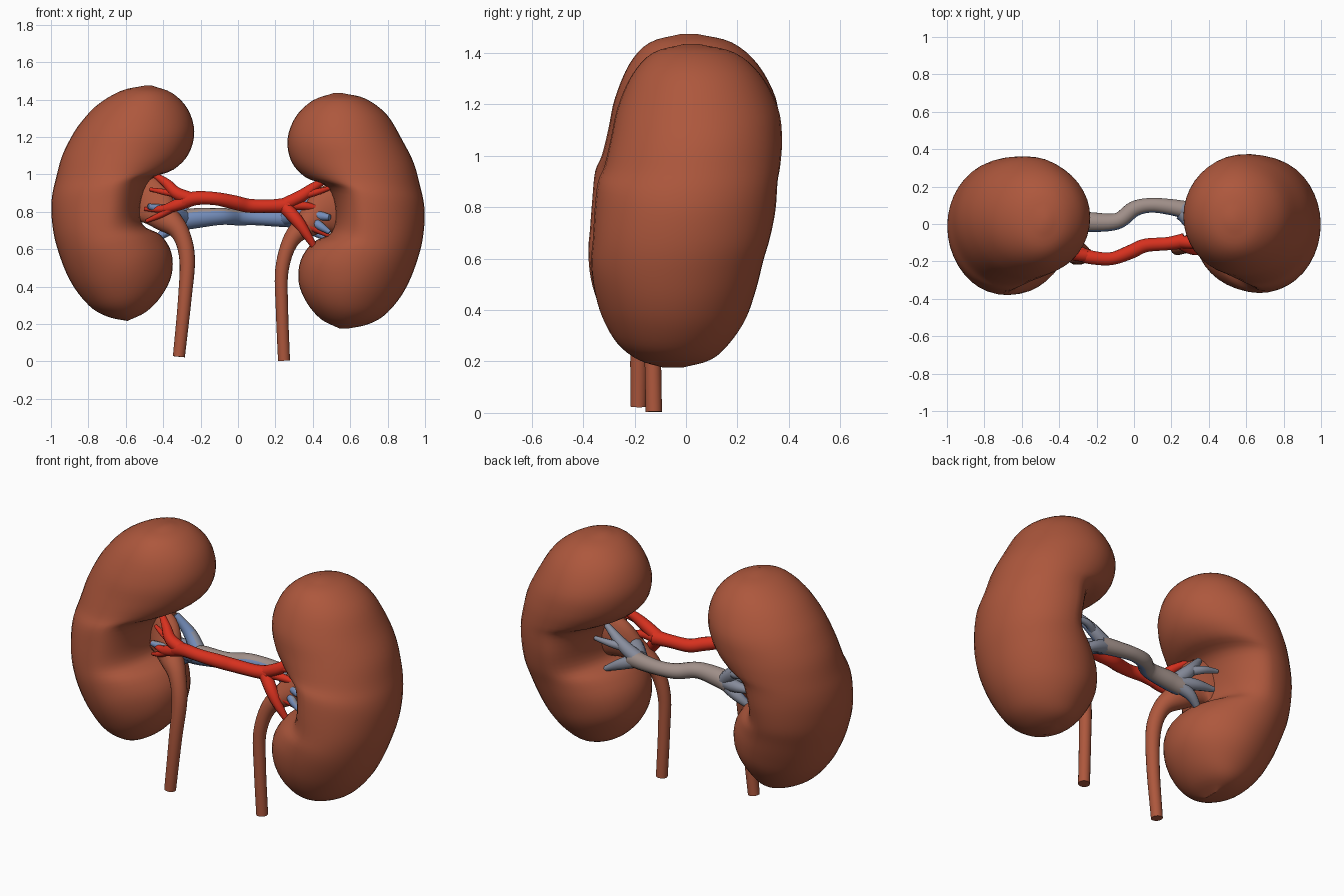
import bpy
import bmesh
import math
from mathutils import Vector, noise

default_cube = bpy.data.objects.get("Cube")
if default_cube:
    bpy.data.objects.remove(default_cube, do_unlink=True)


def make_material(name, rgb):
    mat = bpy.data.materials.new(name)
    mat.use_nodes = True
    colour = (*rgb, 1.0)
    mat.diffuse_color = colour
    shader = mat.node_tree.nodes["Principled BSDF"]
    shader.inputs["Base Color"].default_value = colour
    shader.inputs["Roughness"].default_value = 0.7
    return mat


BROWN = make_material("organ brown", (0.42, 0.096, 0.046))
RED = make_material("artery red", (0.68, 0.03, 0.013))
BLUE = make_material("vein blue", (0.17, 0.26, 0.48))
GREY = make_material("vein warm grey", (0.35, 0.275, 0.25))
SLATE = make_material("vein slate", (0.25, 0.27, 0.34))


def smooth_rows(rows, steps):
    """Catmull-Rom interpolation of rows of any length."""
    rows = [Vector(r) for r in rows]
    padded = [2 * rows[0] - rows[1]] + rows + [2 * rows[-1] - rows[-2]]
    result = []
    for a, b, c, d in zip(padded, padded[1:], padded[2:], padded[3:]):
        for i in range(steps):
            t = i / steps
            result.append(b + (c - a) * (t / 2)
                          + (2 * a - 5 * b + 4 * c - d) * (t * t / 2)
                          + (3 * b - a - 3 * c + d) * (t ** 3 / 2))
    return result + [rows[-1]]


def loft(name, rings, materials, rule=None):
    """Skin closed rings, cap both ends and shade smoothly."""
    bm = bmesh.new()
    loops = [[bm.verts.new(p) for p in ring] for ring in rings]
    for low, high in zip(loops, loops[1:]):
        n = len(low)
        for i in range(n):
            j = (i + 1) % n
            bm.faces.new((low[i], low[j], high[j], high[i]))
    bm.faces.new(loops[0])
    bm.faces.new(loops[-1])
    bmesh.ops.recalc_face_normals(bm, faces=bm.faces)
    bm.normal_update()
    for face in bm.faces:
        face.smooth = True
        if rule:
            face.material_index = rule(face)
    mesh = bpy.data.meshes.new(name)
    bm.to_mesh(mesh)
    bm.free()
    mesh.set_sharp_from_angle(angle=math.radians(50))
    for mat in materials:
        mesh.materials.append(mat)
    obj = bpy.data.objects.new(name, mesh)
    bpy.context.collection.objects.link(obj)
    return obj


def tube(name, points, materials, rule=None, max_depth=1.0, sides=14):
    """Tapered tube through (x, y, z, radius) points, flattened in y if asked."""
    rows = smooth_rows(points, 6)
    rings = []
    for k, row in enumerate(rows):
        before, after = rows[max(k - 1, 0)], rows[min(k + 1, len(rows) - 1)]
        along = (after - before).xyz.normalized()
        wide = along.cross(Vector((0, 1, 0))).normalized()
        deep = along.cross(wide)
        r = row[3]
        ring = []
        for i in range(sides):
            a = math.tau * i / sides
            ring.append(row.xyz + wide * r * math.cos(a)
                        + deep * min(r, max_depth) * math.sin(a))
        rings.append(ring)
    return loft(name, rings, materials, rule)


# Kidney sections: inner x, inner z, outer x, outer z, y centre, y half depth,
# and where the section is deepest, from 0 (inner) to 1 (outer)
SECTIONS = [
    (.51, 1.434, .56, 1.434, .02, .03, .5),
    (.40, 1.395, .68, 1.405, .03, .16, .5),
    (.31, 1.31, .795, 1.32, .04, .25, .5),
    (.265, 1.19, .88, 1.18, .045, .312, .5),
    (.285, 1.07, .94, 1.06, .04, .333, .5),
    (.36, .985, .973, .94, .027, .342, .48),
    (.48, .93, .993, .85, .008, .35, .4),
    (.52, .80, .998, .76, -.005, .352, .36),
    (.50, .69, .985, .64, -.02, .345, .4),
    (.40, .635, .955, .53, -.035, .335, .48),
    (.335, .54, .912, .42, -.042, .315, .5),
    (.325, .42, .855, .325, -.045, .28, .5),
    (.37, .31, .775, .24, -.05, .22, .5),
    (.445, .225, .685, .195, -.045, .145, .5),
    (.54, .177, .59, .176, -.05, .04, .5),
]


def kidney(name, side):
    rings = []
    for xi, zi, xo, zo, yc, half, deepest in smooth_rows(SECTIONS, 4):
        if side < 0:  # the right kidney sits higher and leans inward at the top
            xi += .04 - .08 * (zi - .3)
            xo -= .25 * max(0, zo - 1.2)
            zi, zo, yc = zi + .04, zo + .04, yc - .01
        ring = []
        for i in range(40):
            a = math.tau * i / 40
            c = math.cos(a)
            t = deepest + c * (1 - deepest if c > 0 else deepest)
            p = Vector((side * (xi + (xo - xi) * t),
                        yc + half * math.sin(a),
                        zi + (zo - zi) * t))
            lump = noise.noise(p * 5) * .008 * (1 - c) / 2
            ring.append(p + Vector((0, lump, 0)))
        rings.append(ring)
    loft(name, rings, [BROWN])


kidney("left_kidney", 1)
kidney("right_kidney", -1)

# Funnels in the hollows that narrow into the hanging ducts
tube("left_ureter", [(.57, 0, .83, .15), (.47, -.03, .80, .125), (.38, -.07, .74, .075),
                     (.285, -.11, .65, .045), (.235, -.13, .49, .036),
                     (.235, -.13, .28, .033), (.246, -.125, .004, .032)],
     [BROWN], max_depth=.06, sides=18)
tube("right_ureter", [(-.56, 0, .87, .15), (-.47, -.03, .85, .13), (-.39, -.08, .77, .08),
                      (-.31, -.13, .69, .05), (-.272, -.16, .55, .042),
                      (-.285, -.18, .33, .036), (-.316, -.185, .025, .032)],
     [BROWN], max_depth=.06, sides=18)

# Artery trunk and its forks
tube("artery_trunk", [(-.29, -.16, .855, .04), (-.22, -.18, .873, .037),
                      (-.12, -.185, .87, .035), (-.02, -.15, .85, .038),
                      (.06, -.115, .832, .037), (.18, -.105, .83, .036),
                      (.27, -.09, .835, .042)], [RED])
ARTERY_BRANCHES = {
    "left_artery_upper": [(.24, -.095, .835, .035), (.34, -.10, .885, .033),
                          (.41, -.08, .935, .025), (.49, -.03, .985, .012)],
    "left_artery_upper_twig": [(.35, -.10, .89, .024), (.42, -.10, .905, .018), (.50, -.07, .93, .01)],
    "left_artery_middle": [(.27, -.09, .835, .03), (.37, -.09, .83, .021), (.49, -.06, .80, .01)],
    "left_artery_lower": [(.24, -.095, .835, .036), (.31, -.13, .76, .034),
                          (.36, -.14, .69, .026), (.41, -.13, .61, .016)],
    "left_artery_lower_twig": [(.33, -.13, .74, .024), (.40, -.11, .71, .017), (.49, -.09, .67, .01)],
    "right_artery_upper": [(-.25, -.17, .868, .036), (-.33, -.16, .90, .033),
                           (-.38, -.13, .95, .026), (-.45, -.08, 1.0, .014)],
    "right_artery_upper_twig": [(-.33, -.16, .90, .024), (-.39, -.14, .905, .017), (-.47, -.1, .92, .01)],
    "right_artery_lower": [(-.24, -.17, .87, .037), (-.33, -.16, .835, .032),
                           (-.40, -.14, .815, .022), (-.50, -.1, .815, .01)],
    "right_artery_lower_twig": [(-.33, -.16, .835, .024), (-.41, -.14, .785, .017), (-.49, -.1, .75, .01)],
}
for label, path in ARTERY_BRANCHES.items():
    tube(label, path, [RED], sides=10)


# Vein: blue toward the front, grey behind and on top
def vein_rule(face):
    return 1 if face.normal.y > -.15 or face.normal.z > .72 else 0


tube("vein_trunk", [(-.31, .02, .75, .052), (-.23, .01, .765, .054), (-.09, .015, .775, .045),
                    (0, .08, .77, .043), (.09, .1, .768, .04), (.2, .09, .765, .044),
                    (.30, .07, .765, .05)], [BLUE, GREY], vein_rule)
VEIN_BRANCHES = {
    "left_vein_upper": [(.26, .075, .77, .042), (.36, .08, .83, .034), (.48, .06, .91, .016)],
    "left_vein_upper_twig": [(.35, .08, .82, .026), (.42, .11, .835, .02), (.52, .11, .84, .012)],
    "left_vein_front": [(.26, .06, .77, .044), (.37, -.05, .785, .038), (.49, -.12, .77, .016)],
    "left_vein_front_twig": [(.36, -.04, .78, .03), (.43, -.11, .73, .024), (.49, -.13, .69, .012)],
    "left_vein_lower": [(.26, .075, .765, .042), (.36, .09, .72, .032), (.47, .08, .66, .016)],
    "right_vein_upper": [(-.27, .02, .765, .044), (-.35, .05, .85, .036), (-.43, .03, .95, .018)],
    "right_vein_upper_twig": [(-.34, .05, .84, .028), (-.41, .09, .86, .022), (-.50, .1, .88, .012)],
    "right_vein_middle": [(-.27, .02, .76, .044), (-.38, .06, .77, .032), (-.50, .07, .78, .015)],
    "right_vein_front": [(-.28, .01, .76, .044), (-.36, -.09, .80, .034), (-.48, -.13, .83, .014)],
    "right_vein_lower": [(-.27, .02, .755, .042), (-.36, .04, .71, .032), (-.44, .02, .65, .016)],
}
for label, path in VEIN_BRANCHES.items():
    tube(label, path, [BLUE, SLATE], vein_rule, sides=10)
